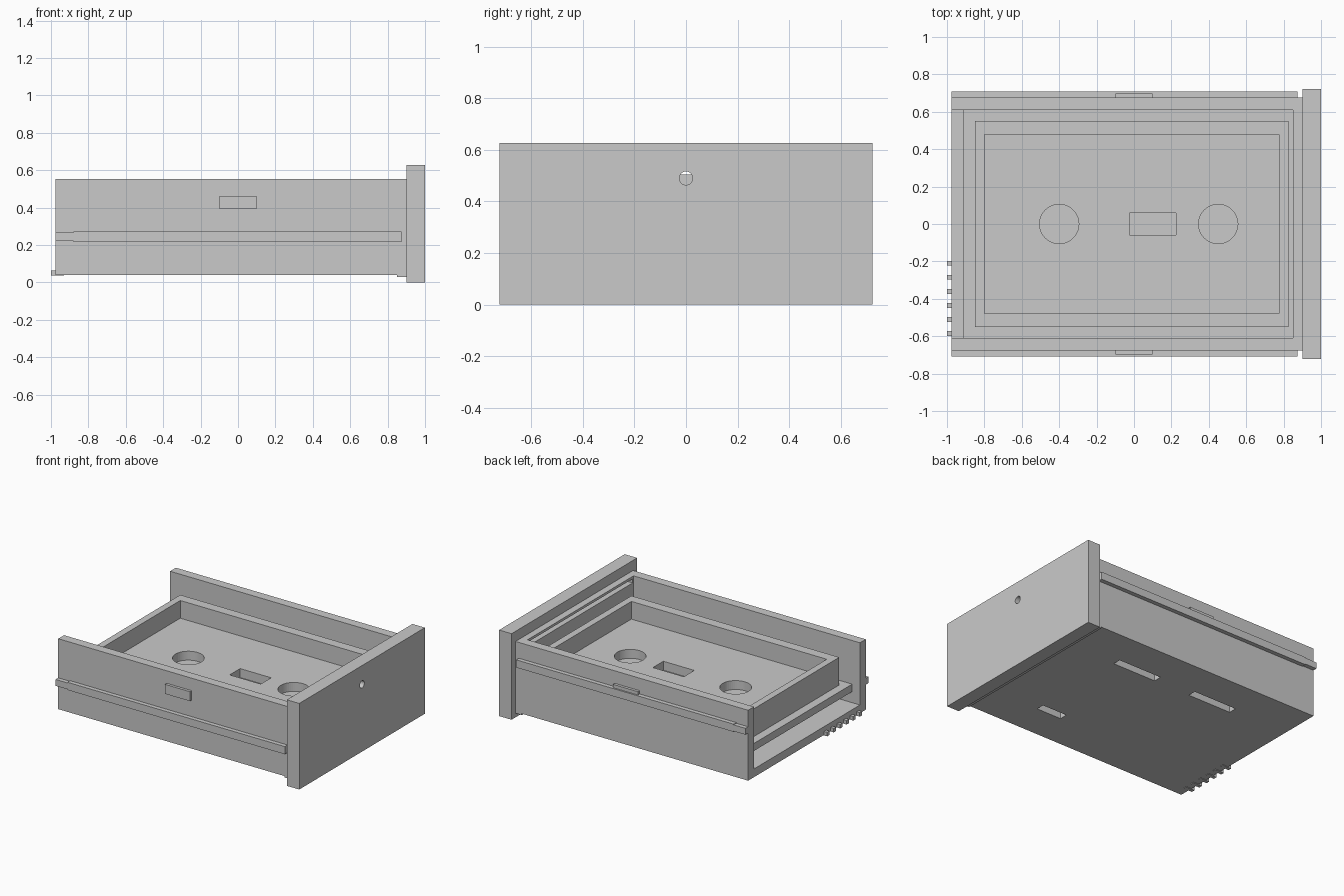
import bpy
import bmesh
from mathutils import Matrix, Vector

cube = bpy.data.objects.get("Cube")
if cube:
    bpy.data.objects.remove(cube)

grey = bpy.data.materials.new("plain grey")
grey.use_nodes = True
grey.diffuse_color = (0.59, 0.59, 0.59, 1)
grey.node_tree.nodes["Principled BSDF"].inputs["Base Color"].default_value = (0.59, 0.59, 0.59, 1)


def finish(name, bm):
    mesh = bpy.data.meshes.new(name)
    bm.to_mesh(mesh)
    bm.free()
    mesh.materials.append(grey)
    obj = bpy.data.objects.new(name, mesh)
    bpy.context.collection.objects.link(obj)
    return obj


def box(name, x, y, z):
    bm = bmesh.new()
    bmesh.ops.create_cube(bm, size=1)
    for v in bm.verts:
        v.co = [(lo + hi) / 2 + c * (hi - lo) for c, (lo, hi) in zip(v.co, (x, y, z))]
    return finish(name, bm)


def cylinder(name, centre, radius, depth, axis="Z"):
    bm = bmesh.new()
    bmesh.ops.create_cone(bm, cap_ends=True, segments=48, radius1=radius,
                          radius2=radius, depth=depth)
    turn = Vector((0, 0, 1)).rotation_difference(Vector((axis == "X", 0, axis == "Z")))
    bm.transform(Matrix.Translation(centre) @ turn.to_matrix().to_4x4())
    return finish(name, bm)


def cut(obj, cutters):
    """Subtract the cutters, bake the result and remove them."""
    for c in cutters:
        mod = obj.modifiers.new("cut", "BOOLEAN")
        mod.operation = "DIFFERENCE"
        mod.solver = "EXACT"
        mod.object = c
    bpy.context.view_layer.update()
    graph = bpy.context.evaluated_depsgraph_get()
    mesh = bpy.data.meshes.new_from_object(obj.evaluated_get(graph))
    obj.modifiers.clear()
    obj.data = mesh
    for c in cutters:
        bpy.data.objects.remove(c)


# Face panel with a lock hole
cut(box("face_panel", (0.9, 1), (-0.723, 0.723), (0, 0.627)),
    [cylinder("cutter", (0.95, 0, 0.49), 0.026, 0.4, "X")])

# Wall behind the panel, with a long slit for the lock
cut(box("front_wall", (0.85, 0.9), (-0.61, 0.61), (0.03, 0.553)),
    [box("cutter", (0.8, 0.95), (-0.6, 0.6), (0.505, 0.535))])

# Drawer floor with slots underneath
slots = [box("cutter", (x - h, x + h), (y - 0.03, y + 0.03), (0, 0.2))
         for x, y, h in ((0.3, 0.39, 0.175), (-0.345, 0.39, 0.175), (0.38, -0.39, 0.1))]
cut(box("drawer_floor", (-0.975, 0.85), (-0.61, 0.61), (0.04, 0.1)), slots)

# Side walls, runners and stop blocks; the left runner sits higher
for side, s, rise in (("left", 1, 0.165), ("right", -1, 0)):
    def side_box(part, x, y, z):
        box(side + "_" + part, x, sorted((s * y[0], s * y[1])), z)
    side_box("wall", (-0.975, 0.9), (0.61, 0.677), (0.04, 0.553))
    side_box("lip", (0.85, 0.9), (0.61, 0.677), (0.03, 0.04))
    side_box("runner", (-0.88, 0.873), (0.677, 0.708), (0.217 + rise, 0.273 + rise))
    side_box("runner_end", (-0.975, -0.88), (0.677, 0.708), (0.222 + rise, 0.268 + rise))
    side_box("stop_block", (-0.1, 0.1), (0.677, 0.697), (0.393, 0.462))

# Inner tray: flange and raised body with a recess and three pockets
box("tray_flange", (-0.912, 0.85), (-0.61, 0.61), (0.18, 0.235))
cut(box("tray_body", (-0.85, 0.825), (-0.55, 0.55), (0.235, 0.437)),
    [box("cutter", (-0.8, 0.775), (-0.478, 0.478), (0.308, 0.6)),
     cylinder("cutter", (-0.4, 0, 0.308), 0.105, 0.13),
     cylinder("cutter", (0.45, 0, 0.308), 0.105, 0.13),
     box("cutter", (-0.025, 0.225), (-0.06, 0.06), (0.243, 0.4))])

# Row of contact pins at the open end
for i in range(6):
    y = -0.585 + i * 0.075
    box(f"pin_{i + 1}", (-1, -0.975), (y - 0.013, y + 0.013), (0.04, 0.065))
    box(f"pin_foot_{i + 1}", (-1, -0.93), (y - 0.013, y + 0.013), (0.036, 0.041))
